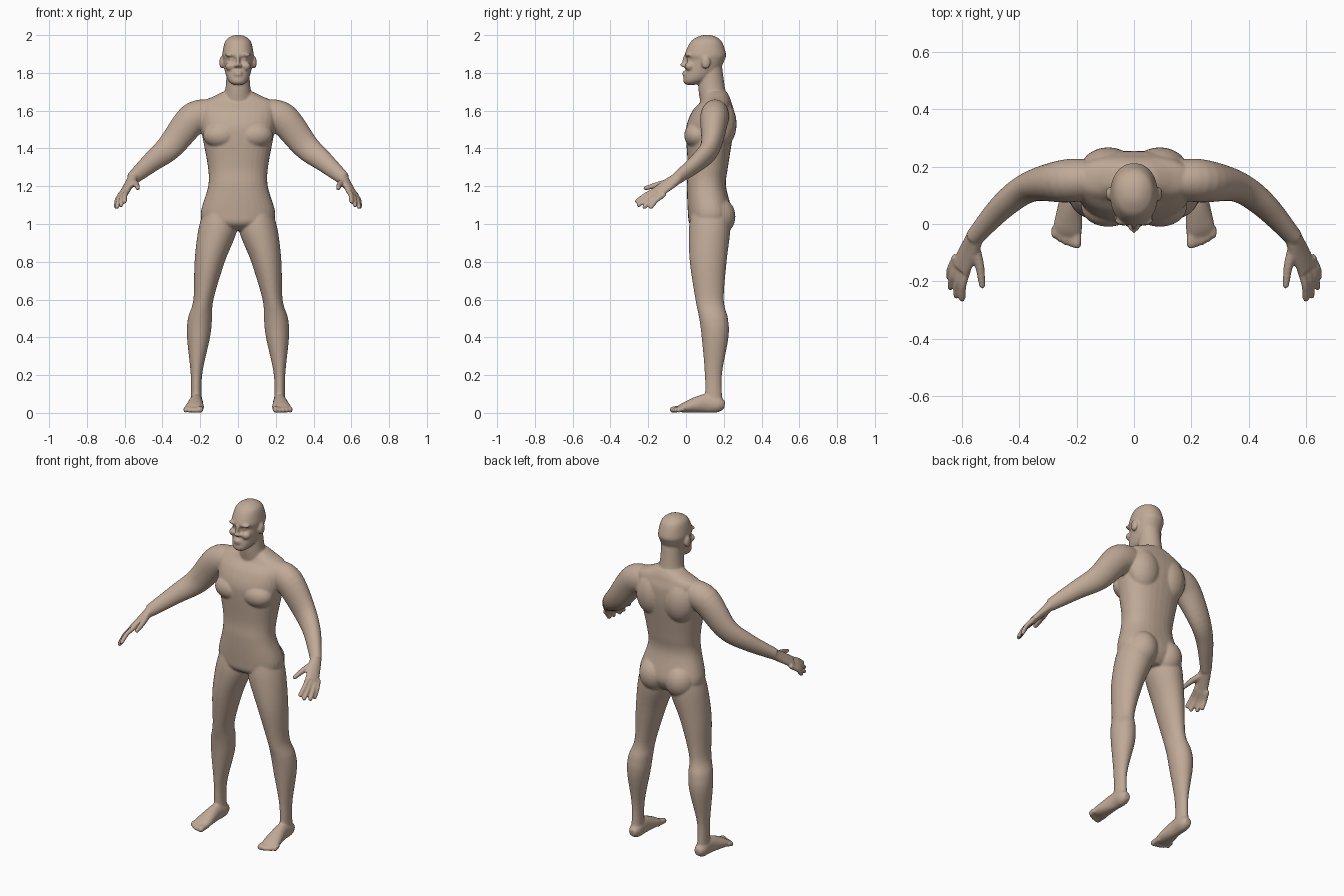
import bpy, bmesh
from math import cos, sin, pi, copysign
from mathutils import Vector, Matrix

cube = bpy.data.objects.get("Cube")
if cube:
    bpy.data.objects.remove(cube, do_unlink=True)

body_bm = bmesh.new()
UP, BACK, PALM = Vector((0, 0, 1)), Vector((0, 1, 0)), Vector((.7, -.2, .7))


def spline(rows, steps=6):
    """Smooth curve through rows of numbers."""
    rows = [Vector(row) for row in rows]
    padded = [rows[0]] + rows + [rows[-1]]
    curve = []
    for before, start, end, after in zip(padded, padded[1:], padded[2:], padded[3:]):
        slope_in, slope_out = (end - before) / 2, (after - start) / 2
        for step in range(steps):
            t = step / steps
            ease = t * t * (3 - 2 * t)
            curve.append(start.lerp(end, ease) + slope_in * (t * (1 - t) ** 2)
                         - slope_out * (t * t * (1 - t)))
    return curve + [rows[-1]]


def skin(rings, power=2, sides=32):
    """Closed skin over rings given as centre, side axis, depth axis."""
    def bend(value):
        return copysign(abs(value) ** (2 / power), value)

    angles = [2 * pi * side / sides for side in range(sides)]
    loops = [[body_bm.verts.new(centre + across * bend(cos(angle)) + deep * bend(sin(angle)))
              for angle in angles] for centre, across, deep in rings]
    for low, high in zip(loops, loops[1:]):
        for side in range(sides):
            after = (side + 1) % sides
            body_bm.faces.new((low[side], low[after], high[after], high[side]))
    body_bm.faces.new(loops[0][::-1])
    body_bm.faces.new(loops[-1])


def stack(rows, power=2):
    """Level rings: height, inner x, outer x, front y, back y."""
    rings = []
    for z, inner, outer, front, back in spline(rows):
        centre = Vector((inner + outer, front + back, z * 2)) / 2
        rings.append((centre, Vector((outer - inner, 0, 0)) / 2, BACK * (back - front) / 2))
    skin(rings, power)


def centred_stack(rows, power=2):
    """Level rings about the middle: height, half width, front y, back y."""
    stack([(z, -half, half, front, back) for z, half, front, back in rows], power)


def tube(rows, ref):
    """Rings square to a path: x, y, z, side radius, depth radius."""
    points = spline(rows)
    places = [Vector(point[:3]) for point in points]
    rings = []
    for i, point in enumerate(points):
        ahead, behind = places[min(i + 1, len(places) - 1)], places[max(i - 1, 0)]
        along = (ahead - behind).normalized()
        across = ref.cross(along).normalized()
        rings.append((places[i], across * point[3], along.cross(across) * point[4]))
    skin(rings)


def ball(centre, radii):
    place = Matrix.Translation(centre) @ Matrix.Diagonal((*radii, 1))
    bmesh.ops.create_uvsphere(body_bm, u_segments=24, v_segments=16, radius=1, matrix=place)


def digit(points, base, tip, ref):
    """Finger or toe with a round end."""
    last = len(points) - 1
    radii = [base + (tip - base) * i / last for i in range(last + 1)]
    tube([(*point, radius, radius) for point, radius in zip(points, radii)], ref)
    ball(points[-1], (tip, tip, tip))


# Leg
stack([(1.07, .03, .18, .03, .23), (.97, .005, .21, .015, .235), (.8, .07, .23, .02, .215),
       (.6, .13, .236, .05, .2), (.5, .137, .265, .07, .222), (.4, .148, .27, .083, .225),
       (.2, .19, .25, .1, .19), (.04, .19, .25, .1, .195)])

# Foot
tube([(.22, .205, .04, .02, .02), (.22, .17, .045, .035, .043), (.222, .1, .05, .036, .05),
      (.23, 0, .03, .05, .03), (.236, -.04, .02, .047, .015)], UP)

# Toes, shorter towards the outside
for toe in range(5):
    x, tip_y = .2 + .019 * toe, .002 * toe * toe - .07
    radius = .013 if toe else .017
    middle = (x, tip_y / 2 - .015, .02)
    digit([(x, -.01, .02), middle, (x, tip_y, radius)], radius, radius, UP)

# Arm
tube([(.15, .155, 1.58, .08, .07), (.24, .15, 1.555, .085, .075), (.36, .13, 1.41, .07, .053),
      (.455, .065, 1.33, .054, .044), (.56, -.05, 1.24, .035, .03)], BACK)

# Palm
tube([(.553, -.04, 1.246, .03, .03), (.572, -.085, 1.215, .038, .024),
      (.606, -.155, 1.165, .041, .016)], PALM)

# Fingers, fanned from a row of knuckles
first_knuckle, last_knuckle = Vector((.582, -.16, 1.178)), Vector((.627, -.127, 1.148))
finger_tips = [(.6, -.26, 1.12), (.62, -.25, 1.1), (.64, -.22, 1.09), (.645, -.185, 1.09)]
for finger, finger_tip in enumerate(finger_tips):
    knuckle, tip = first_knuckle.lerp(last_knuckle, finger / 3), Vector(finger_tip)
    root = knuckle.lerp(tip, -.25)
    middle = knuckle.lerp(tip, .5) + PALM * .008
    digit([root, knuckle, middle, tip], .0145, .012, PALM)

# Thumb
digit([(.56, -.075, 1.225), (.54, -.14, 1.21), (.53, -.214, 1.19)], .021, .012, UP)

# Chest, shoulder blade, buttock
ball((.09, .06, 1.47), (.095, .07, .07))
ball((.09, .185, 1.53), (.1, .083, .13))
ball((.086, .162, 1.04), (.092, .1, .105))

# Ear, brow, cheek, eye, nostril
ball((.086, .105, 1.855), (.013, .024, .034))
ball((.034, .012, 1.895), (.034, .018, .011))
ball((.04, .02, 1.835), (.028, .026, .024))
ball((.032, .018, 1.872), (.015, .014, .01))
ball((.012, -.01, 1.838), (.01, .012, .009))

# Other side
half_body = body_bm.verts[:] + body_bm.edges[:] + body_bm.faces[:]
copied = bmesh.ops.duplicate(body_bm, geom=half_body)["geom"]
copied_verts = [item for item in copied if isinstance(item, bmesh.types.BMVert)]
bmesh.ops.scale(body_bm, vec=(-1, 1, 1), verts=copied_verts)

# Torso
centred_stack([(.965, .08, .07, .2), (1, .17, .02, .23), (1.06, .197, .01, .245),
               (1.2, .158, .005, .212), (1.3, .159, .01, .222), (1.46, .188, 0, .247),
               (1.53, .2, .005, .255), (1.6, .205, .035, .253), (1.645, .195, .075, .24),
               (1.675, .13, .09, .23), (1.7, .08, .1, .215)], 2.3)

# Neck
centred_stack([(1.62, .085, .08, .225), (1.73, .065, .065, .205), (1.84, .06, .08, .19)])

# Head
centred_stack([(1.737, .025, 0, .05), (1.75, .045, -.013, .09), (1.775, .06, -.013, .135),
               (1.82, .072, -.003, .18), (1.87, .08, .006, .205), (1.9, .083, -.006, .212),
               (1.965, .069, .025, .19), (1.99, .044, .06, .16), (2, .018, .09, .13)], 2.15)

# Nose and lips
ball((0, -.012, 1.842), (.011, .022, .011))
ball((0, -.003, 1.865), (.01, .017, .032))
for lip_height in (1.803, 1.79):
    ball((0, -.008, lip_height), (.024, .012, .007))

bmesh.ops.recalc_face_normals(body_bm, faces=body_bm.faces[:])
mesh = bpy.data.meshes.new("body")
body_bm.to_mesh(mesh)
body_bm.free()
mesh.shade_smooth()

# Skin colour
skin_tone = bpy.data.materials.new("tan_skin")
skin_tone.use_nodes = True
skin_tone.diffuse_color = (.53, .4, .31, 1)
shader = skin_tone.node_tree.nodes["Principled BSDF"]
shader.inputs["Base Color"].default_value = skin_tone.diffuse_color
mesh.materials.append(skin_tone)

body = bpy.data.objects.new("body", mesh)
bpy.context.scene.collection.objects.link(body)

# Blend the parts into one seamless skin
blend = body.modifiers.new("blend", 'REMESH')
blend.mode = 'VOXEL'
blend.voxel_size = .0055
blend.use_smooth_shade = True
soften = body.modifiers.new("soften", 'SMOOTH')
soften.factor = .5
soften.iterations = 8
